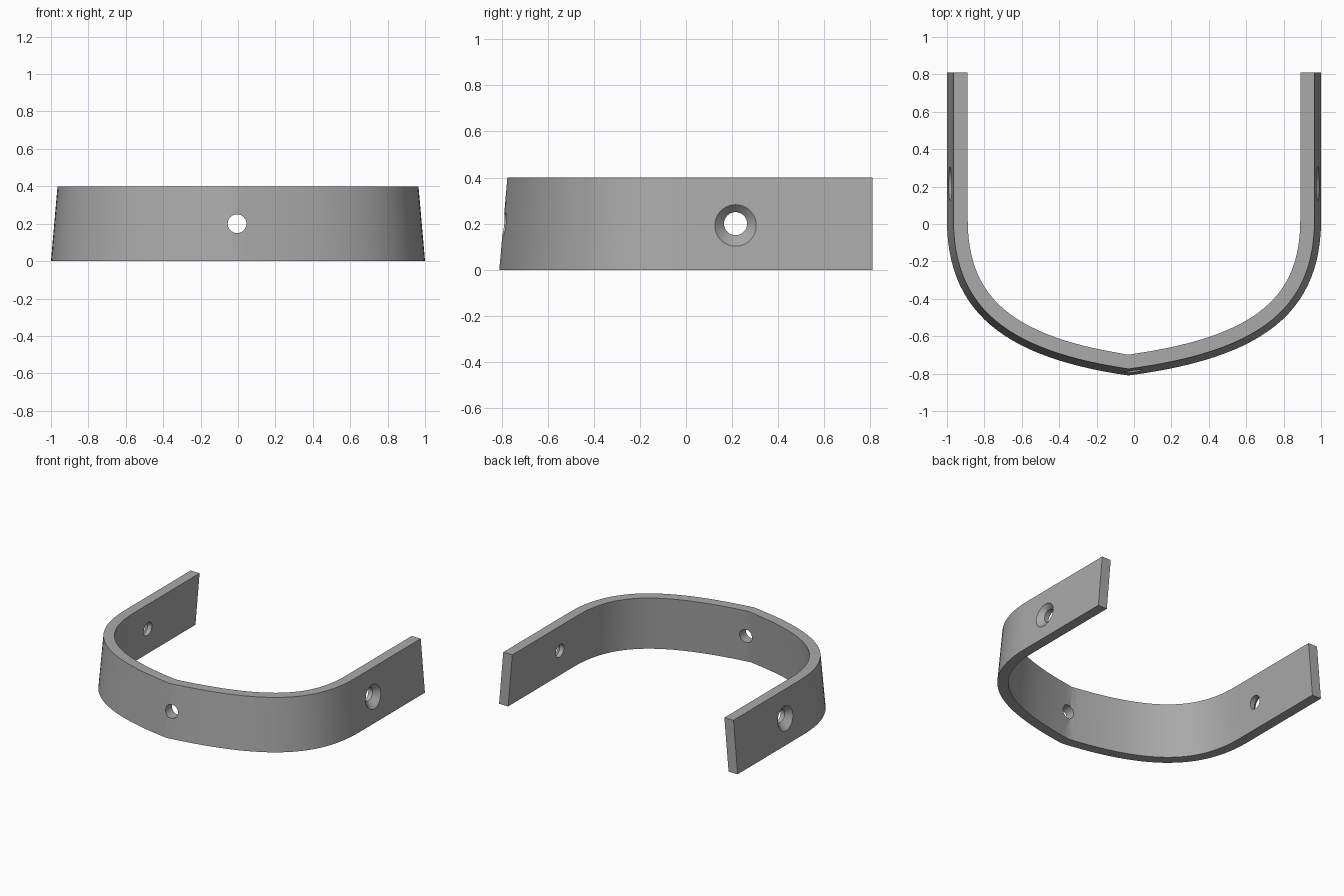
import bpy, bmesh, math
from mathutils import Vector
from mathutils.geometry import interpolate_bezier

HEIGHT, LEAN, THICK, MID_Z = 0.40, 0.035, 0.076, 0.20
APEX = Vector((-0.03, -0.81))

cube = bpy.data.objects.get("Cube")
if cube:
    bpy.data.objects.remove(cube)

grey = bpy.data.materials.new("plain grey")
grey.use_nodes = True
colour = (0.40, 0.40, 0.40, 1)
grey.diffuse_color = colour
grey.node_tree.nodes["Principled BSDF"].inputs["Base Color"].default_value = colour


def half_path(side):
    """Bottom outer edge, from the arm tip to the front point."""
    arm = [Vector((side, y)) for y in (0.81, 0.4)]
    bend = interpolate_bezier(Vector((side, 0.02)), Vector((side, -0.5)),
                              Vector((side * 0.65, -0.72)), APEX, 28)
    return arm + [Vector(p[:2]) for p in bend]


path = half_path(-1) + half_path(1)[-2::-1]


def inward(i):
    """Mitred inward direction at a path point."""
    a, b = path[max(i - 1, 0)], path[min(i + 1, len(path) - 1)]
    if i < 3 or i > len(path) - 4:
        return Vector((1 if path[i].x < 0 else -1, 0))
    d = (b - a).normalized()
    return Vector((-d.y, d.x))


# Leaning U-shaped band, swept as a four-sided section
bm = bmesh.new()
rings = []
for i, p in enumerate(path):
    n = inward(i)
    section = [(0, 0), (THICK, 0), (LEAN + THICK, HEIGHT), (LEAN, HEIGHT)]
    rings.append([bm.verts.new((*(p + n * off), z)) for off, z in section])
for a, b in zip(rings, rings[1:]):
    for k in range(4):
        m = (k + 1) % 4
        bm.faces.new((a[k], a[m], b[m], b[k]))
bm.faces.new(rings[0])
bm.faces.new(rings[-1][::-1])
bmesh.ops.recalc_face_normals(bm, faces=bm.faces)
mesh = bpy.data.meshes.new("curved_band")
bm.to_mesh(mesh)
bm.free()
band = bpy.data.objects.new("curved_band", mesh)
bpy.context.collection.objects.link(band)
mesh.materials.append(grey)


def cut(name, centre, rotation, r1, r2, depth):
    """Subtract a round cutter from the band."""
    bpy.ops.mesh.primitive_cone_add(vertices=40, radius1=r1, radius2=r2, depth=depth,
                                    location=centre, rotation=rotation)
    cutter = bpy.context.object
    cutter.name = name
    cutter.hide_render = True
    cutter.data.materials.append(grey)
    mod = band.modifiers.new(name, 'BOOLEAN')
    mod.operation, mod.solver, mod.object = 'DIFFERENCE', 'EXACT', cutter
    bpy.ops.object.select_all(action='DESELECT')
    bpy.context.view_layer.objects.active = band
    band.select_set(True)
    bpy.ops.object.modifier_apply(modifier=name)
    bpy.data.objects.remove(cutter)


# Plain front hole and countersunk arm holes
quarter = math.pi / 2
cut("front_hole", (-0.005, -0.75, MID_Z), (quarter, 0, 0), 0.05, 0.05, 0.4)
for side in (-1, 1):
    turn = (0, side * quarter, 0)
    cut("arm_hole", (side * 0.95, 0.215, MID_Z), turn, 0.05, 0.05, 0.4)
    # Cone widens outwards to the arm's outer face
    cut("countersink", (side * 0.98, 0.215, MID_Z), turn, 0.047, 0.127, 0.08)

bpy.ops.object.shade_smooth_by_angle(angle=math.radians(30))
